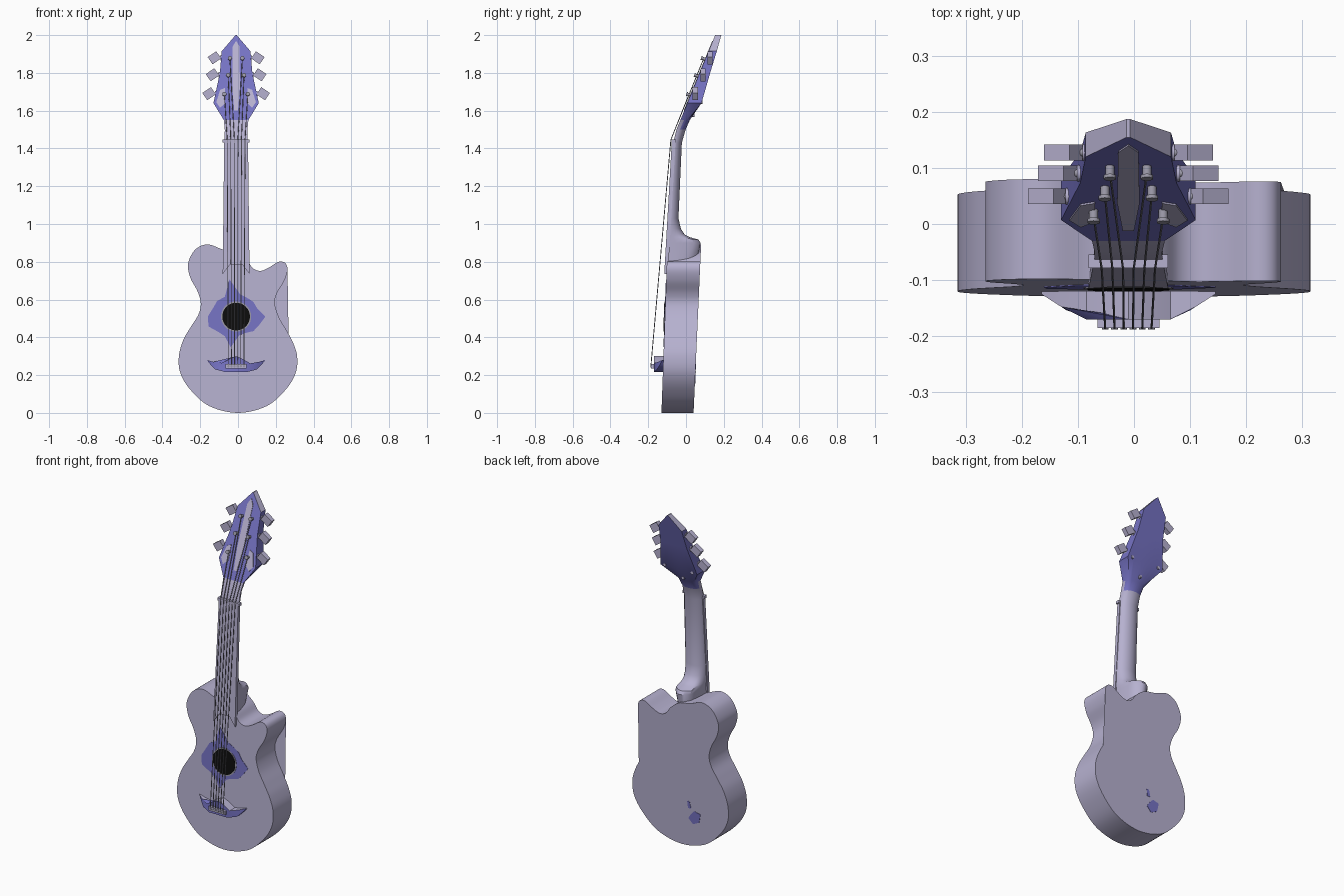
import bpy, bmesh, math
from mathutils import Vector, Matrix

cube = bpy.data.objects.get("Cube")
if cube:
    bpy.data.objects.remove(cube)

CX = -0.01  # centre line of neck and strings


def material(name, r, g, b):
    m = bpy.data.materials.new(name)
    m.use_nodes = True
    m.diffuse_color = (r, g, b, 1)
    m.node_tree.nodes["Principled BSDF"].inputs["Base Color"].default_value = (r, g, b, 1)
    return m


LAVENDER = material("lavender", 0.47, 0.44, 0.63)
BLUE = material("violet_blue", 0.18, 0.17, 0.55)
BLACK = material("black", 0.004, 0.004, 0.004)
GREY = material("metal_grey", 0.32, 0.31, 0.38)


def finish(name, bm, *mats, rule=None, angle=35):
    bmesh.ops.recalc_face_normals(bm, faces=bm.faces)
    bm.normal_update()
    if rule:
        for f in bm.faces:
            f.material_index = rule(f.calc_center_median(), f.normal)
    me = bpy.data.meshes.new(name)
    bm.to_mesh(me)
    bm.free()
    for m in mats:
        me.materials.append(m)
    me.shade_smooth()
    me.set_sharp_from_angle(angle=math.radians(angle))
    ob = bpy.data.objects.new(name, me)
    bpy.context.collection.objects.link(ob)
    return ob


def prism(name, pts, front, back, *mats, rule=None):
    """Solid from an x-z outline between two y surfaces."""
    bm = bmesh.new()
    a = [bm.verts.new((x, front(x, z), z)) for x, z in pts]
    b = [bm.verts.new((x, back(x, z), z)) for x, z in pts]
    caps = [bm.faces.new(a), bm.faces.new(b[::-1])]
    for i in range(len(pts)):
        j = (i + 1) % len(pts)
        bm.faces.new((a[j], a[i], b[i], b[j]))
    bmesh.ops.triangulate(bm, faces=caps)
    return finish(name, bm, *mats, rule=rule)


def smooth_loop(pts, steps=6):
    """Closed Catmull-Rom curve through the points."""
    v, out = [Vector(p) for p in pts], []
    for i in range(len(v)):
        p, q, r, s = (v[(i + k) % len(v)] for k in (-1, 0, 1, 2))
        for k in range(steps):
            t = k / steps
            out.append((2 * q + (r - p) * t + (2 * p - 5 * q + 4 * r - s) * t * t
                        + (3 * q - p - 3 * r + s) * t ** 3) / 2)
    return out


def mirrored(half):
    """Outline given on the +x side, mirrored about the centre line."""
    return [(CX + x, z) for x, z in half] + [(CX - x, z) for x, z in half[::-1] if x]


def rod(name, start, end, radius, mat, sides=12):
    start, end = Vector(start), Vector(end)
    d = end - start
    bm = bmesh.new()
    bmesh.ops.create_cone(bm, cap_ends=True, segments=sides, radius1=radius,
                          radius2=radius, depth=d.length)
    bm.transform(Matrix.Translation((start + end) / 2) @ d.to_track_quat('Z', 'Y').to_matrix().to_4x4())
    return finish(name, bm, mat)


def box(name, loc, size, mat, tilt=0):
    bm = bmesh.new()
    bmesh.ops.create_cube(bm, size=1)
    bm.transform(Matrix.Translation(loc) @ Matrix.Rotation(tilt, 4, 'Y') @ Matrix.Diagonal((*size, 1)))
    return finish(name, bm, mat)


def body_front(x, z): return -0.13 + 0.036 * z
def body_back(x, z): return 0.04 + 0.045 * z
def board_front(x, z): return -0.075 - 0.057 * (1.44 - z)
def head_front(x, z): return -0.075 + 0.41 * (z - 1.44)
def above(surface, h): return lambda x, z: surface(x, z) - h


# Body with a cutaway on its left shoulder
outline = [(0, 0), (-.15, .035), (-.25, .12), (-.305, .21), (-.313, .3), (-.29, .385),
           (-.25, .455), (-.21, .52), (-.197, .58), (-.215, .645), (-.25, .71), (-.265, .77),
           (-.255, .82), (-.22, .87), (-.16, .892), (-.08, .865), (-.01, .85), (.045, .81),
           (.08, .765), (.12, .752), (.165, .77), (.215, .8), (.25, .793), (.262, .757),
           (.245, .7), (.207, .635), (.195, .58), (.215, .51), (.255, .44), (.29, .375),
           (.313, .3), (.305, .21), (.25, .12), (.15, .035)]
prism("body", smooth_loop(outline), body_front, body_back, LAVENDER)

# Painted patches on the front and back
radii = [.155, .12, .12, .115, .12, .2, .12, .13, .13, .15, .155, .125, .12, .165, .1, .1, .12, .13]
patch = [(CX + r * math.cos(i * math.tau / len(radii)), .51 + r * math.sin(i * math.tau / len(radii)))
         for i, r in enumerate(radii)]
prism("front_patch", patch, above(body_front, .002), body_front, BLUE)
prism("back_patch", [(-.05, .17), (-.08, .14), (-.12, .16), (-.13, .21), (-.09, .22), (-.07, .2)],
      body_back, above(body_back, -.002), BLUE)
prism("back_patch_small", [(-.05, .23), (-.07, .23), (-.06, .27), (-.045, .27)],
      body_back, above(body_back, -.002), BLUE)


# Sound hole with its rim
def disc(name, r, h, mat):
    pts = [(CX + r * math.cos(i * math.tau / 40), .51 + r * math.sin(i * math.tau / 40)) for i in range(40)]
    prism(name, pts, above(body_front, h), body_front, mat)


disc("sound_hole_rim", .08, .004, GREY)
disc("sound_hole", .073, .006, BLACK)

# Neck and headstock: z, half width, front y, back y, squareness of the back
rows = [(.8, .06, -.09, .06, 0), (.9, .062, -.09, .077, .3), (.918, .063, -.09, .065, .3),
        (.93, .064, -.09, .02, .2), (.945, .065, -.09, -.008, .1), (.975, .066, -.09, -.027, 0),
        (1.03, .066, -.087, -.04, 0), (1.43, .061, -.068, -.022, 0), (1.5, .06, 0, -.002, .1),
        (1.55, .065, 0, .02, .3), (1.64, .12, 0, .082, 1), (1.8, .086, 0, .128, 1),
        (1.915, .076, 0, .163, 1), (2.0, .003, 0, .187, 1)]
bm = bmesh.new()
rings = []
for z, w, front, back, square in rows:
    if z > 1.44:
        front = head_front(0, z)
    ring = []
    for i in range(17):
        a = math.pi * i / 16
        c, s = math.cos(a), math.sin(a)
        k = 1 + square * (1 / max(abs(c), abs(s)) - 1)
        ring.append(bm.verts.new((CX + w * c * k, front + (back - front) * s * k, z)))
    rings.append(ring)
for lo, hi in zip(rings, rings[1:]):
    for i in range(17):
        j = (i + 1) % 17
        bm.faces.new((lo[i], lo[j], hi[j], hi[i]))
bm.faces.new(rings[0])
bm.faces.new(rings[-1])


def head_colour(c, n):
    if c.z > 1.9 and n.z > 0.5:
        return 0
    return int(c.z > 1.55 or (c.z > 1.5 and n.y > 0.3))


finish("neck_and_headstock", bm, LAVENDER, BLUE, rule=head_colour)

# Light inlays on the headstock face
inlay = above(head_front, .003)
prism("headstock_inlay", mirrored([(0, 1.97), (.018, 1.94), (.02, 1.72), (.01, 1.6)]),
      inlay, head_front, LAVENDER)
for side in (-1, 1):
    prism("side_inlay", [(CX + side * x, z) for x, z in
                         [(.06, 1.72), (.085, 1.71), (.105, 1.645), (.085, 1.615), (.058, 1.64)]],
          inlay, head_front, LAVENDER)

# Fretboard with a notched end, and nut
prism("fretboard", [(CX + x, z) for x, z in
                    [(-.063, 1.44), (-.071, .735), (-.033, .785), (.033, .785), (.071, .735), (.063, 1.44)]],
      board_front, above(board_front, -.02), LAVENDER)
box("nut", (CX, -.066, 1.44), (.142, .024, .016), LAVENDER)

# Bridge, saddle
wing = [(0, .3), (.03, .288), (.075, .262), (.12, .27), (.155, .28), (.135, .255), (.11, .23), (.06, .217)]
prism("bridge", mirrored(wing),
      lambda x, z: -.17 + .045 * max(0, (abs(x - CX) - .085) / .07), lambda x, z: -.115,
      BLUE, LAVENDER, rule=lambda c, n: int(n.z > .5 and abs(n.y) < .3))
box("saddle", (CX, -.174, .247), (.11, .022, .022), LAVENDER)

# Tuners: z, post offset, stem start, knob offset
tuners = [(1.68, .062, .1, .143), (1.78, .042, .08, .125), (1.87, .033, .07, .115)]
for side in (-1, 1):
    for i, (z, post, edge, knob) in enumerate(tuners):
        y = head_front(0, z)
        x = CX + side * post
        rod("tuner_post", (x, y + .01, z), (x, y - .018, z + .008), .008, GREY)
        rod("post_cap", (x, y - .015, z + .007), (x, y - .021, z + .009), .011, GREY)
        zk, ym = z + .01, y + .026
        rod("tuner_stem", (CX + side * (edge - .03), ym, zk), (CX + side * knob, ym, zk), .007, GREY)
        rod("tuner_collar", (CX + side * edge, ym, zk), (CX + side * (edge + .012), ym, zk), .015, LAVENDER)
        box("tuner_knob", (CX + side * knob, ym, zk), (.055, .028, .046), LAVENDER, tilt=side * .6)

        # String running from saddle over nut to its post
        order = 2.5 - i
        low = Vector((CX + side * order * .0165, -.186, .247))
        mid = Vector((CX + side * order * .019, -.08, 1.447))
        top = Vector((x, y - .01, z))
        rod("string_pin", low + Vector((0, .01, 0)), low + Vector((0, -.002, 0)), .006, GREY)
        rod("string", low, mid, .0022, GREY, 6)
        rod("string_end", mid, top, .0022, GREY, 6)

# Small studs behind the headstock
for x, y, z in [(-.09, .077, 1.645), (.09, .077, 1.645), (0, .036, 1.575)]:
    rod("back_stud", (CX + x, y - .01, z), (CX + x, y + .01, z), .009, LAVENDER)
